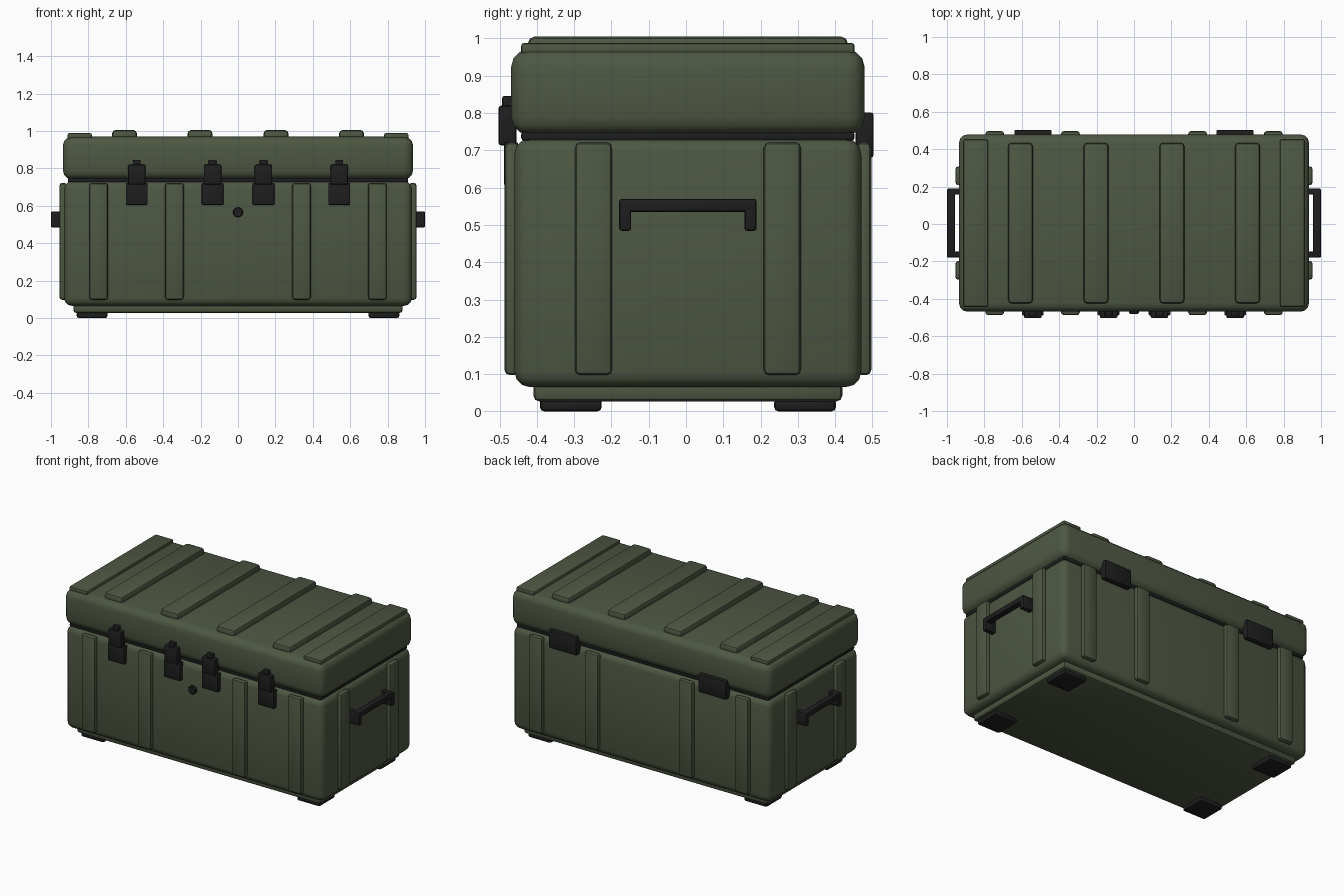
import bpy
import math
from mathutils import Vector

cube = bpy.data.objects.get("Cube")
if cube:
    bpy.data.objects.remove(cube, do_unlink=True)

MID = 0.005  # depth centre of the case shell


def material(name, rgb):
    m = bpy.data.materials.new(name)
    m.use_nodes = True
    m.diffuse_color = (*rgb, 1)
    m.node_tree.nodes["Principled BSDF"].inputs["Base Color"].default_value = (*rgb, 1)
    return m


green = material("olive_green", (0.075, 0.095, 0.055))
black = material("black_rubber", (0.013, 0.013, 0.014))


def finish(ob, name, mat, bevel, segments):
    ob.name = name
    ob.data.materials.append(mat)
    if bevel:
        mod = ob.modifiers.new("Rounding", "BEVEL")
        mod.width, mod.segments = bevel, segments
        mod.limit_method = "ANGLE"
        bpy.ops.object.modifier_apply(modifier=mod.name)
    bpy.ops.object.shade_smooth_by_angle(angle=math.radians(32))
    return ob


def box(name, x, y, z, mat, bevel=0.01, segments=2):
    """Rounded box from (min, max) ranges on each axis."""
    lo, hi = Vector((x[0], y[0], z[0])), Vector((x[1], y[1], z[1]))
    bpy.ops.mesh.primitive_cube_add(size=1, location=(lo + hi) / 2)
    ob = bpy.context.object
    ob.scale = hi - lo
    bpy.ops.object.transform_apply(location=False, rotation=False)
    return finish(ob, name, mat, bevel, segments)


def around(c, half):
    return (c - half, c + half)


# Shell
box("body", around(0, 0.93), around(MID, 0.465), (0.065, 0.732), green, 0.042, 3)
box("base_skirt", around(0, 0.88), around(MID, 0.414), (0.027, 0.09), green, 0.015)
box("gasket", around(0, 0.91), around(MID, 0.447), (0.726, 0.75), black, 0.008)
box("lid", around(0, 0.936), around(MID, 0.474), (0.742, 0.97), green, 0.047, 3)

# Lid ribs and end plates
for x in (-0.607, -0.203, 0.203, 0.607):
    box("lid_rib", around(x, 0.066), around(MID, 0.429), (0.95, 1.005), green, 0.018)
for x in (-0.846, 0.846):
    box("lid_end_plate", around(x, 0.065), around(MID, 0.447), (0.958, 0.988), green, 0.008)

# Wall ribs on all four sides
for x in (-0.745, -0.34, 0.34, 0.745):
    for s in (-1, 1):
        box("wall_rib", around(x, 0.05), around(MID + s * 0.472, 0.02), (0.097, 0.722), green, 0.015)
for y in (-0.253, 0.253):
    for s in (-1, 1):
        box("end_rib", around(s * 0.935, 0.02), around(MID + y, 0.05), (0.097, 0.722), green, 0.015)

# Feet
for x in (-0.78, 0.78):
    for y in (-0.314, 0.314):
        box("foot", around(x, 0.083), around(MID + y, 0.083), (0, 0.035), black, 0.012)

# Front latches
for x in (-0.541, -0.136, 0.136, 0.541):
    box("latch_base", around(x, 0.058), (-0.488, -0.45), (0.605, 0.722), black, 0.005)
    box("latch_lever", around(x, 0.047), (-0.503, -0.455), (0.713, 0.82), black, 0.008)
    box("latch_tab", around(x, 0.021), (-0.493, -0.46), (0.81, 0.846), black, 0.006)

# Front lock
bpy.ops.mesh.primitive_cylinder_add(vertices=8, radius=0.028, depth=0.04,
                                    location=(0, -0.46, 0.565),
                                    rotation=(math.pi / 2, math.pi / 8, 0))
finish(bpy.context.object, "lock_knob", black, 0.004, 1)

# Back hinges
for x in (-0.54, 0.54):
    box("hinge", around(x, 0.1), (0.455, 0.503), (0.68, 0.802), black, 0.008)

# End handles
for s in (-1, 1):
    box("handle_bar", around(s * 0.979, 0.021), around(MID, 0.184), (0.535, 0.57), black, 0.007)
    for y in (-0.168, 0.168):
        box("handle_post", around(s * 0.96, 0.04), around(MID + y, 0.016), (0.484, 0.57), black, 0.007)
